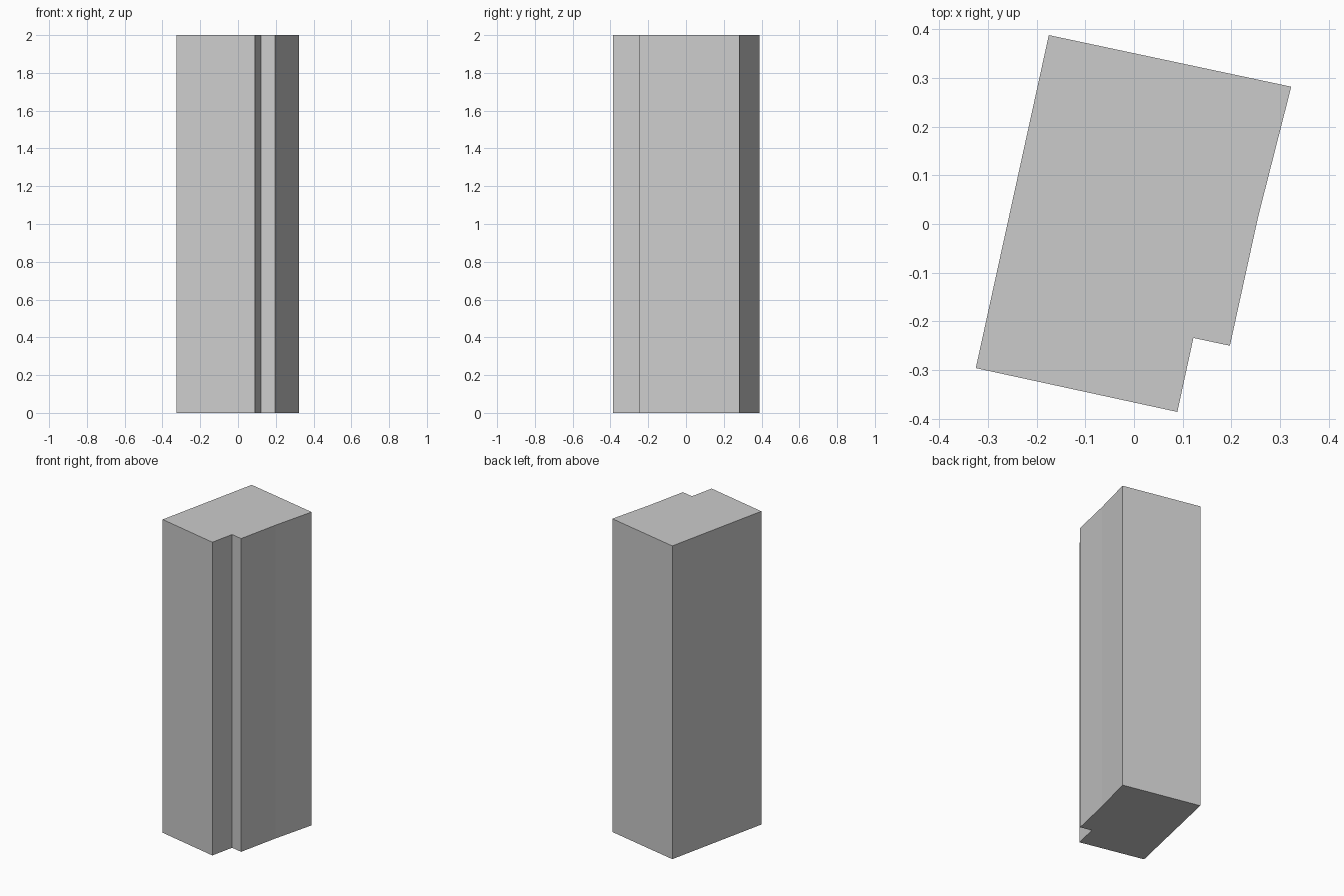
import bpy
import bmesh

if "Cube" in bpy.data.objects:
    bpy.data.objects.remove(bpy.data.objects["Cube"])

HEIGHT = 2.0

# Footprint of the notched pillar, counter-clockwise from the front-left corner
FOOTPRINT = [
    (-0.325, -0.296),
    (0.089, -0.386),
    (0.122, -0.234),   # inner corner of the notch
    (0.197, -0.250),
    (0.255, 0.015),    # slight bend in the right side
    (0.323, 0.282),
    (-0.175, 0.388),
]


def extrude_profile(name, profile, height):
    bm = bmesh.new()
    base = bm.faces.new([bm.verts.new((x, y, 0)) for x, y in profile])
    top = bmesh.ops.extrude_face_region(bm, geom=[base], use_keep_orig=True)
    verts = [g for g in top["geom"] if isinstance(g, bmesh.types.BMVert)]
    bmesh.ops.translate(bm, verts=verts, vec=(0, 0, height))
    bmesh.ops.recalc_face_normals(bm, faces=bm.faces)
    mesh = bpy.data.meshes.new(name)
    bm.to_mesh(mesh)
    bm.free()
    obj = bpy.data.objects.new(name, mesh)
    bpy.context.collection.objects.link(obj)
    return obj


# Solid pillar with flat top and bottom
extrude_profile("notched_pillar", FOOTPRINT, HEIGHT)
